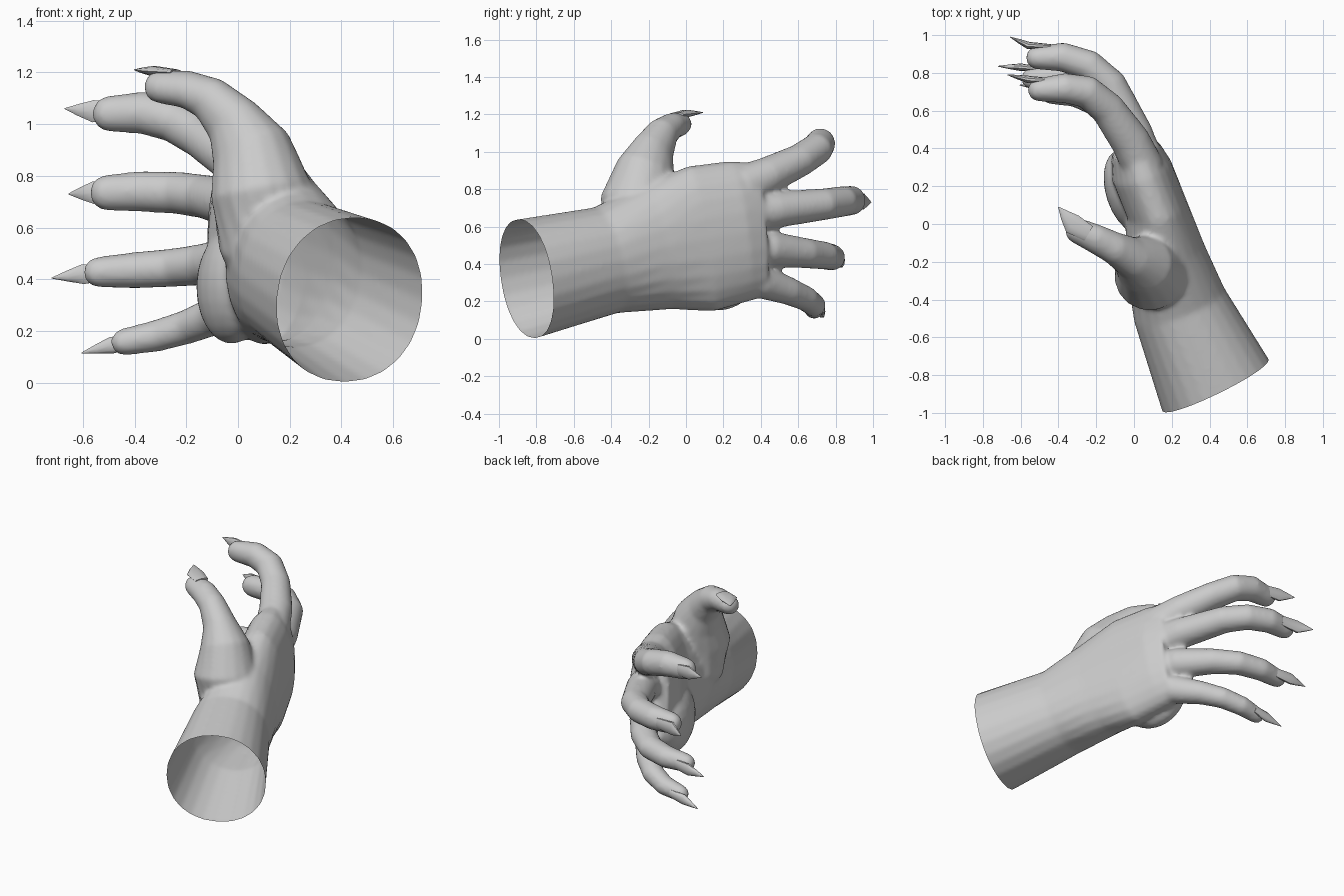
import bpy, bmesh, math
from mathutils import Vector, Matrix

if "Cube" in bpy.data.objects:
    bpy.data.objects.remove(bpy.data.objects["Cube"])

skin = bpy.data.materials.new("plain grey")
skin.diffuse_color = (0.6, 0.6, 0.6, 1)
skin.use_nodes = True
skin.node_tree.nodes["Principled BSDF"].inputs["Base Color"].default_value = skin.diffuse_color


def loft(bm, rings, up=(0, 0, 1), n=16, power=1.0, dome=True):
    """Skin rings of (x, y, z, half side, half up) along their path, optional round tip."""
    up = Vector(up)
    pts = [Vector(r[:3]) for r in rings]
    tans = [(pts[min(i + 1, len(pts) - 1)] - pts[max(i - 1, 0)]).normalized()
            for i in range(len(pts))]
    data = [(p, t, r[3], r[4]) for p, t, r in zip(pts, tans, rings)]
    if dome:
        p, t, a, b = data[-1]
        for ang in (30, 55, 75):
            s, c = math.sin(math.radians(ang)), math.cos(math.radians(ang))
            data.append((p + t * min(a, b) * s, t, a * c, b * c))
    loops = []
    for p, t, a, b in data:
        side = t.cross(up).normalized()
        v = side.cross(t)
        ring = []
        for k in range(n):
            c, s = math.cos(2 * math.pi * k / n), math.sin(2 * math.pi * k / n)
            c, s = (math.copysign(abs(q) ** power, q) for q in (c, s))
            ring.append(bm.verts.new(p + side * a * c + v * b * s))
        loops.append(ring)
    for r0, r1 in zip(loops, loops[1:]):
        for k in range(n):
            bm.faces.new((r0[k], r0[(k + 1) % n], r1[(k + 1) % n], r1[k]))
    bm.faces.new(loops[0][::-1])
    bm.faces.new(loops[-1])


def finish(name, bm):
    bmesh.ops.recalc_face_normals(bm, faces=bm.faces[:])
    me = bpy.data.meshes.new(name)
    bm.to_mesh(me)
    bm.free()
    ob = bpy.data.objects.new(name, me)
    bpy.context.collection.objects.link(ob)
    me.materials.append(skin)
    return ob


def smooth(ob, angle):
    bpy.ops.object.select_all(action='DESELECT')
    ob.select_set(True)
    bpy.context.view_layer.objects.active = ob
    bpy.ops.object.shade_smooth_by_angle(angle=math.radians(angle))


bm = bmesh.new()
# forearm and palm, running past the wrist cut
loft(bm, [(0.53, -1.05, 0.29, 0.32, 0.325),
          (0.435, -0.86, 0.32, 0.315, 0.322),
          (0.24, -0.43, 0.42, 0.255, 0.29),
          (0.16, -0.15, 0.495, 0.215, 0.345),
          (0.12, 0.08, 0.535, 0.165, 0.395),
          (0.04, 0.28, 0.575, 0.165, 0.38),
          (0.005, 0.40, 0.585, 0.13, 0.36)], n=24, power=0.94, dome=False)
# heel of the palm
bmesh.ops.create_uvsphere(
    bm, u_segments=20, v_segments=12, radius=1,
    matrix=Matrix.Translation((-0.025, 0.17, 0.37)) @ Matrix.Rotation(0.3, 4, 'Z')
    @ Matrix.Diagonal((0.125, 0.23, 0.22, 1)))
# thumb with its fleshy base
loft(bm, [(0.13, -0.17, 0.36, 0.13, 0.13),
          (0.105, -0.25, 0.53, 0.18, 0.18),
          (0.09, -0.265, 0.74, 0.20, 0.195),
          (0.05, -0.215, 0.90, 0.155, 0.165),
          (-0.02, -0.175, 1.01, 0.105, 0.12),
          (-0.11, -0.125, 1.10, 0.085, 0.088),
          (-0.20, -0.08, 1.135, 0.08, 0.072),
          (-0.30, -0.035, 1.145, 0.07, 0.064)], up=(0.3, -0.6, 0.8))
# fingers: base, middle joints, tip
fingers = {
    "index": [(0.05, 0.30, 0.81, 0.11, 0.12), (-0.02, 0.44, 0.875, 0.105, 0.10),
              (-0.14, 0.61, 0.955, 0.092, 0.088), (-0.25, 0.70, 1.015, 0.088, 0.085),
              (-0.37, 0.72, 1.045, 0.08, 0.083), (-0.50, 0.71, 1.04, 0.063, 0.07)],
    "middle": [(0.05, 0.32, 0.67, 0.11, 0.115), (0.0, 0.48, 0.69, 0.10, 0.098),
               (-0.13, 0.74, 0.72, 0.09, 0.085), (-0.24, 0.84, 0.735, 0.083, 0.082),
               (-0.38, 0.885, 0.74, 0.078, 0.079), (-0.51, 0.88, 0.735, 0.063, 0.07)],
    "ring": [(0.04, 0.30, 0.485, 0.11, 0.105), (0.0, 0.45, 0.48, 0.097, 0.097),
             (-0.13, 0.64, 0.458, 0.085, 0.081), (-0.25, 0.74, 0.445, 0.08, 0.075),
             (-0.40, 0.78, 0.435, 0.074, 0.071), (-0.54, 0.77, 0.428, 0.058, 0.06)],
    "little": [(0.04, 0.28, 0.34, 0.10, 0.11), (0.0, 0.41, 0.305, 0.088, 0.092),
               (-0.10, 0.55, 0.255, 0.076, 0.075), (-0.20, 0.64, 0.215, 0.07, 0.067),
               (-0.32, 0.685, 0.18, 0.064, 0.062), (-0.44, 0.685, 0.158, 0.052, 0.053)],
}
for rings in fingers.values():
    loft(bm, rings)

# fuse all the flesh into one skin and soften the joins
hand = finish("hand", bm)
fuse = hand.modifiers.new("fuse", 'REMESH')
fuse.mode = 'VOXEL'
fuse.voxel_size = 0.014
soften = hand.modifiers.new("soften", 'SMOOTH')
soften.factor = 0.5
soften.iterations = 8
bpy.context.view_layer.update()
dg = bpy.context.evaluated_depsgraph_get()
me = bpy.data.meshes.new_from_object(hand.evaluated_get(dg))
hand.modifiers.clear()
hand.data = me

# open wrist end, cut slightly slanted
bm = bmesh.new()
bm.from_mesh(me)
bmesh.ops.bisect_plane(bm, geom=bm.verts[:] + bm.edges[:] + bm.faces[:],
                       plane_co=(0.435, -0.85, 0.32), plane_no=(-0.44, 0.9, 0.15),
                       clear_inner=True)
bm.to_mesh(me)
bm.free()
me.materials.clear()
me.materials.append(skin)
smooth(hand, 60)

# pointed claws: root on the fingertip, body, point, and half width
claws = {
    "index": ((-0.44, 0.76, 1.045), (-0.56, 0.765, 1.05), (-0.67, 0.79, 1.06), 0.045),
    "middle": ((-0.44, 0.94, 0.74), (-0.56, 0.945, 0.735), (-0.655, 0.99, 0.73), 0.045),
    "ring": ((-0.48, 0.82, 0.43), (-0.60, 0.83, 0.42), (-0.72, 0.835, 0.405), 0.04),
    "little": ((-0.39, 0.73, 0.165), (-0.49, 0.725, 0.145), (-0.605, 0.735, 0.115), 0.034),
    "thumb": ((-0.24, -0.05, 1.20), (-0.325, 0.0, 1.205), (-0.40, 0.09, 1.21), 0.055),
}
for name, (root, body, point, w) in claws.items():
    thumb = name == "thumb"

    def ring(p, wide, thin):
        return (*p, wide, thin) if thumb else (*p, thin, wide)
    mid = Vector(body).lerp(Vector(point), 0.5)
    bm = bmesh.new()
    loft(bm, [ring(root, w * 0.8, 0.012), ring(body, w, 0.02),
              ring(mid, w * 0.55, 0.012), ring(point, 0.002, 0.002)], n=10, dome=False)
    smooth(finish(name + "_claw", bm), 50)
